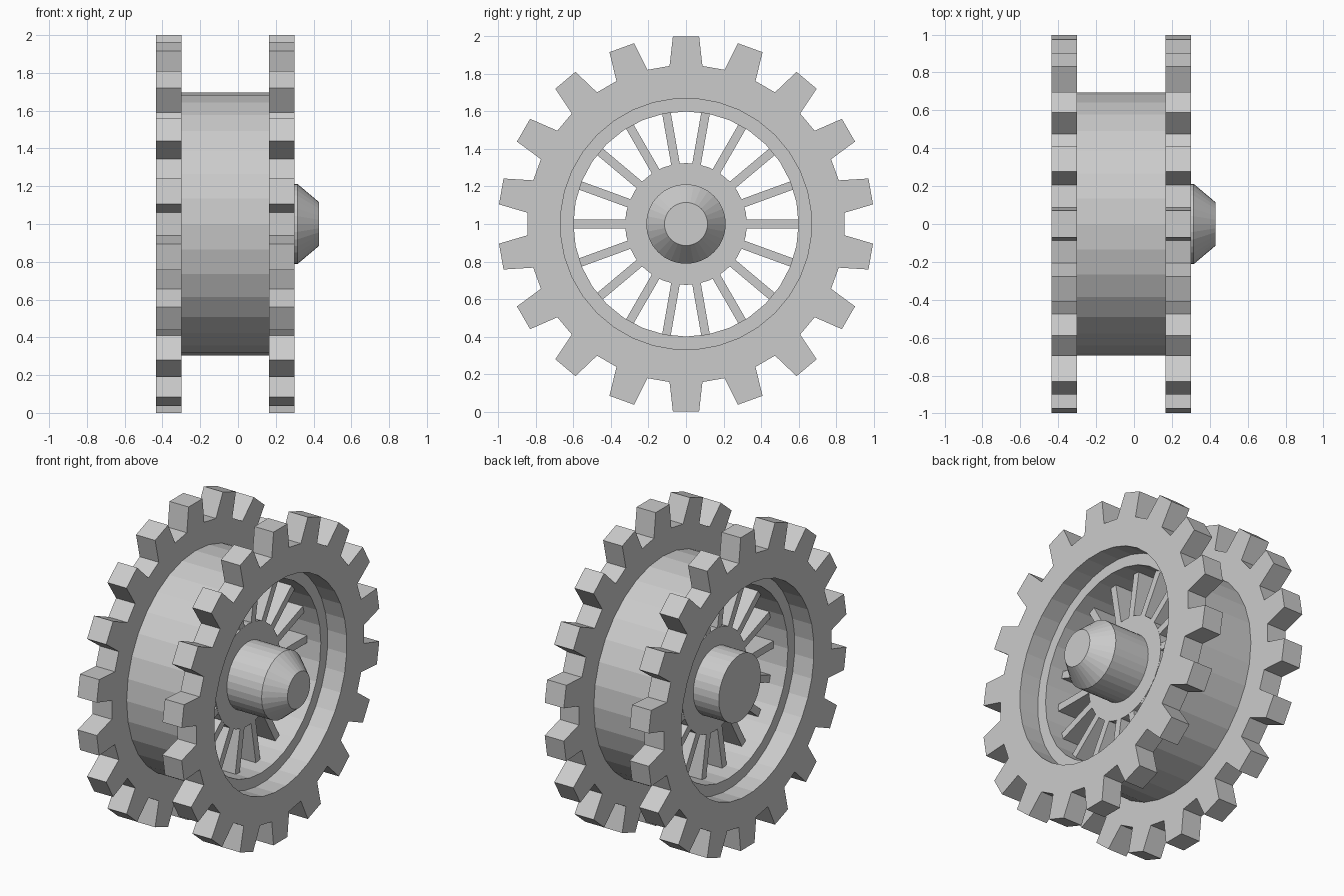
import bpy, bmesh
from math import sin, cos, radians, tau, hypot, atan2
from mathutils import Matrix

if "Cube" in bpy.data.objects:
    bpy.data.objects.remove(bpy.data.objects["Cube"])

CZ = 1.0       # axle height, the axle runs along x
TEETH = 18


def finish(bm, name):
    bmesh.ops.remove_doubles(bm, verts=bm.verts, dist=1e-5)
    bmesh.ops.recalc_face_normals(bm, faces=bm.faces)
    me = bpy.data.meshes.new(name)
    bm.to_mesh(me)
    bm.free()
    ob = bpy.data.objects.new(name, me)
    bpy.context.collection.objects.link(ob)
    return ob


def polar(x, r, a):
    return (x, r * cos(a), CZ + r * sin(a))


def revolve(name, profile, closed, n=32):
    """Spin an (x, radius) profile around the axle."""
    bm = bmesh.new()
    pairs = list(zip(profile, profile[1:] + profile[:1]))
    if not closed:
        pairs.pop()
    for (x0, r0), (x1, r1) in pairs:
        for i in range(n):
            a, b = tau * i / n, tau * (i + 1) / n
            pts = [polar(x0, r0, a)]
            if r0 > 0:
                pts.append(polar(x0, r0, b))
            if r1 > 0:
                pts.append(polar(x1, r1, b))
            pts.append(polar(x1, r1, a))
            bm.faces.new([bm.verts.new(p) for p in pts])
    bmesh.ops.remove_doubles(bm, verts=bm.verts, dist=1e-5)
    # merge the flat end fans into single faces
    bmesh.ops.dissolve_limit(bm, angle_limit=0.01, verts=bm.verts, edges=bm.edges)
    return finish(bm, name)


def toothed_ring(name, x0, x1):
    bm = bmesh.new()
    root_r, root_a = 0.847, radians(5.94)
    tip_r, tip_a = hypot(1.0, 0.07), atan2(0.07, 1.0)
    hole_r, half = 0.67, radians(5)
    step = tau / TEETH

    def face(pts):
        bm.faces.new([bm.verts.new(p) for p in pts])

    for i in range(TEETH):
        c = radians(90) + i * step
        tooth = [(root_r, c - root_a), (tip_r, c - tip_a),
                 (tip_r, c + tip_a), (root_r, c + root_a)]
        nxt = (root_r, c + step - root_a)
        hole = [(hole_r, c - half), (hole_r, c + half), (hole_r, c + step - half)]
        for x in (x0, x1):
            face([polar(x, *p) for p in [hole[0]] + tooth + [hole[1]]])
            face([polar(x, *p) for p in (hole[1], tooth[3], nxt, hole[2])])
        rim = tooth + [nxt]
        for p, q in list(zip(rim, rim[1:])) + list(zip(hole, hole[1:])):
            face([polar(x0, *p), polar(x1, *p), polar(x1, *q), polar(x0, *q)])
    return finish(bm, name)


# Two toothed rings
toothed_ring("outer_toothed_ring", 0.165, 0.30)
toothed_ring("inner_toothed_ring", -0.435, -0.30)

# Drum joining the rings
revolve("drum", [(-0.30, 0.60), (-0.30, 0.695), (0.165, 0.695), (0.165, 0.60)], True)

# Hub disc with axle and tapered cap
revolve("hub", [(-0.38, 0), (-0.38, 0.212), (-0.20, 0.212), (-0.20, 0.325),
                (0.07, 0.325), (0.07, 0.212), (0.315, 0.212), (0.43, 0.115),
                (0.43, 0)], False)

# Spokes
bm = bmesh.new()
for i in range(TEETH):
    m = (Matrix.Translation((-0.065, 0, CZ)) @ Matrix.Rotation(tau * i / TEETH, 4, 'X')
         @ Matrix.Translation((0, 0.46, 0)) @ Matrix.Diagonal((0.268, 0.30, 0.046, 1)))
    bmesh.ops.create_cube(bm, size=1, matrix=m)
finish(bm, "spokes")
